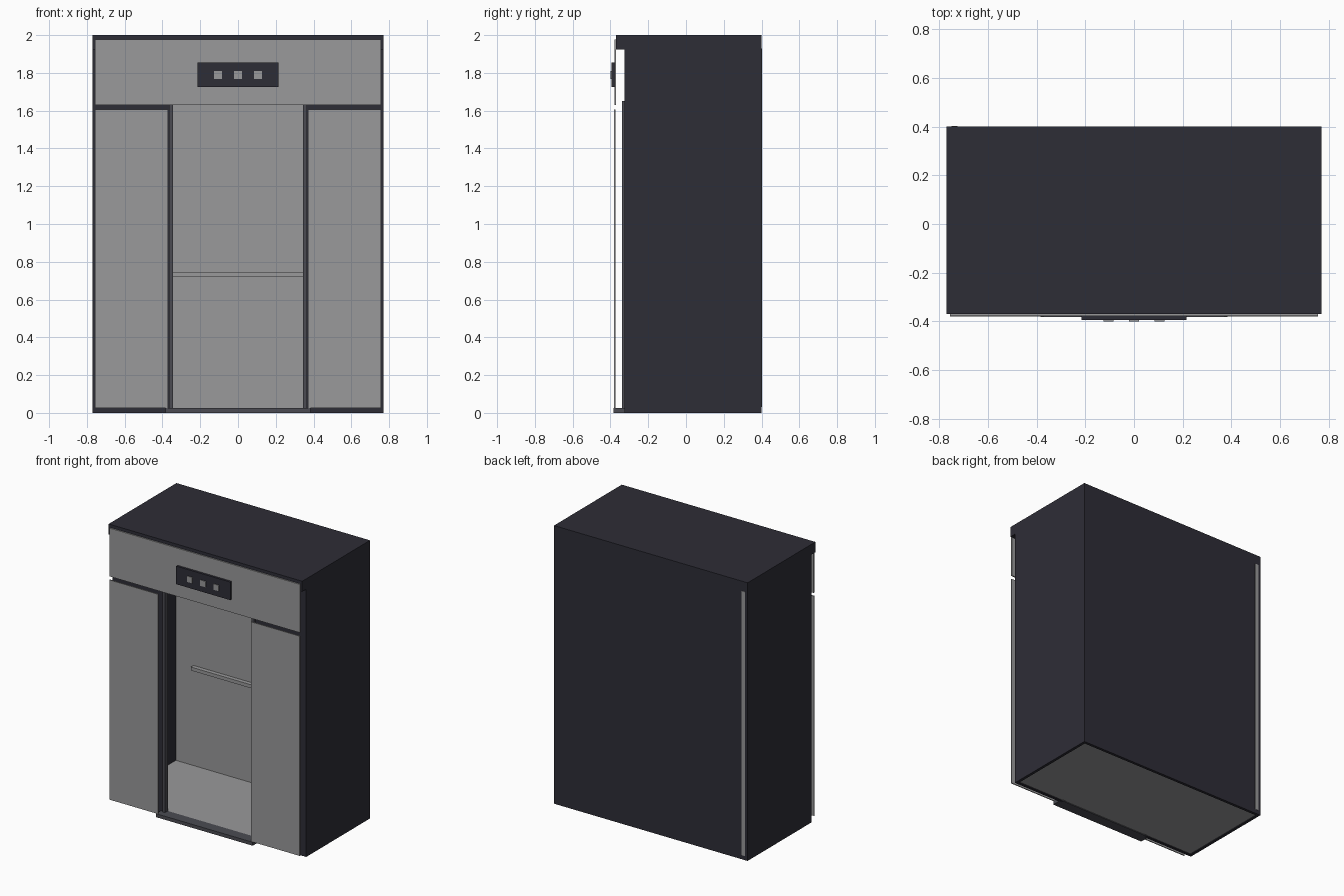
import bpy

if "Cube" in bpy.data.objects:
    bpy.data.objects.remove(bpy.data.objects["Cube"])


def material(name, rgb):
    m = bpy.data.materials.new(name)
    m.diffuse_color = (*rgb, 1.0)
    m.use_nodes = True
    m.node_tree.nodes["Principled BSDF"].inputs["Base Color"].default_value = m.diffuse_color
    return m


DARK = material("dark_charcoal", (0.027, 0.026, 0.037))
STEEL = material("brushed_grey", (0.32, 0.32, 0.325))
TRIM = material("trim_grey", (0.07, 0.071, 0.085))


def box(name, x, y, z, mat):
    """Axis-aligned box from (min, max) ranges."""
    corners = [(a, b, c) for a in x for b in y for c in z]
    faces = [(0, 1, 3, 2), (4, 6, 7, 5), (0, 4, 5, 1),
             (2, 3, 7, 6), (0, 2, 6, 4), (1, 5, 7, 3)]
    mesh = bpy.data.meshes.new(name)
    mesh.from_pydata(corners, [], faces)
    mesh.materials.append(mat)
    mesh.update()
    obj = bpy.data.objects.new(name, mesh)
    bpy.context.collection.objects.link(obj)
    return obj


def pair(name, x, y, z, mat):
    """Matching boxes on the right and left."""
    box("right_" + name, x, y, z, mat)
    box("left_" + name, (-x[1], -x[0]), y, z, mat)


# Outer shell
pair("side_wall", (0.75, 0.77), (-0.325, 0.40), (0, 1.93), DARK)
box("back_wall", (-0.75, 0.75), (0.38, 0.40), (0, 1.93), DARK)
box("roof", (-0.77, 0.77), (-0.37, 0.40), (1.925, 2.0), DARK)
pair("front_wall", (0.36, 0.75), (-0.325, -0.305), (0, 1.93), DARK)
box("front_lintel", (-0.36, 0.36), (-0.325, -0.305), (1.65, 1.93), DARK)
box("back_seam", (-0.75, -0.725), (0.40, 0.402), (0.03, 1.93), STEEL)

# Cabin lining
box("floor", (-0.75, 0.75), (-0.305, 0.38), (0.006, 0.025), STEEL)
box("back_lining", (-0.75, 0.75), (0.365, 0.38), (0.025, 1.925), STEEL)
box("ceiling", (-0.75, 0.75), (-0.305, 0.365), (1.91, 1.925), STEEL)
box("handrail", (-0.61, 0.61), (0.335, 0.365), (0.72, 0.745), STEEL)

# Doorway trim
pair("door_jamb", (0.345, 0.365), (-0.338, -0.30), (0.0, 1.65), TRIM)
box("door_sill", (-0.385, 0.385), (-0.383, -0.305), (0, 0.025), TRIM)

# Thin front cladding
pair("front_panel", (0.37, 0.757), (-0.38, -0.373), (0.025, 1.605), STEEL)
box("header_panel", (-0.757, 0.757), (-0.379, -0.37), (1.63, 1.977), STEEL)

# Control display with three buttons
box("display_plate", (-0.215, 0.215), (-0.395, -0.379), (1.725, 1.855), DARK)
for i in (-1, 0, 1):
    c = i * 0.105
    box("display_button", (c - 0.021, c + 0.021), (-0.40, -0.395),
        (1.767, 1.809), STEEL)
